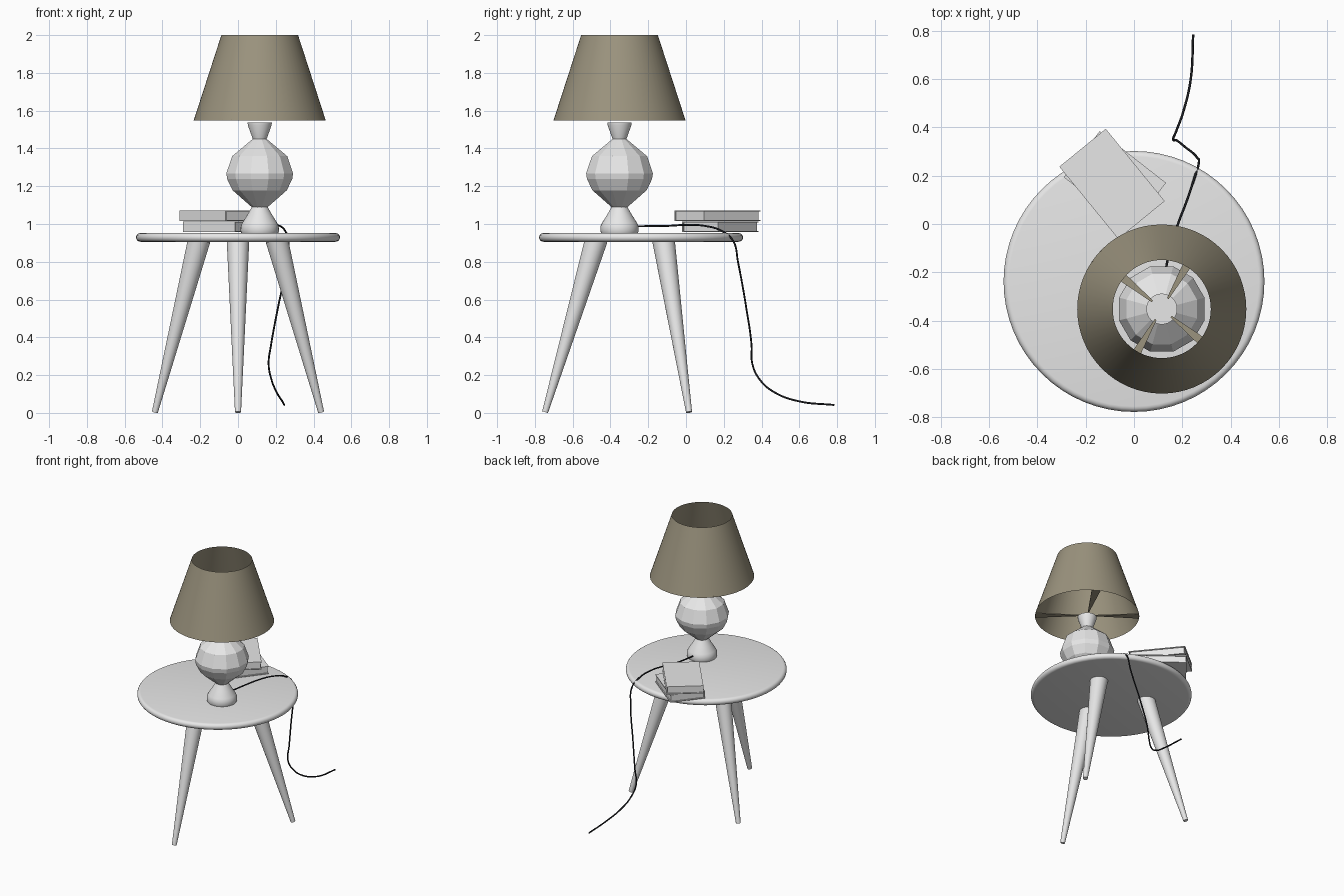
import bpy, bmesh, math
from mathutils import Vector, Matrix

if "Cube" in bpy.data.objects:
    bpy.data.objects.remove(bpy.data.objects["Cube"])


def material(name, rgb):
    m = bpy.data.materials.new(name)
    m.diffuse_color = (*rgb, 1)
    m.use_nodes = True
    m.node_tree.nodes["Principled BSDF"].inputs["Base Color"].default_value = m.diffuse_color
    return m


WHITE = material("pale grey", (0.8, 0.8, 0.8))
TAUPE = material("taupe fabric", (0.33, 0.295, 0.21))
BLACK = material("black cord", (0.012, 0.013, 0.016))


def finish(bm, name, mat, smooth=True):
    me = bpy.data.meshes.new(name)
    bm.to_mesh(me)
    bm.free()
    me.materials.append(mat)
    ob = bpy.data.objects.new(name, me)
    bpy.context.collection.objects.link(ob)
    if smooth:
        bpy.ops.object.select_all(action='DESELECT')
        ob.select_set(True)
        bpy.context.view_layer.objects.active = ob
        bpy.ops.object.shade_smooth_by_angle(angle=math.radians(40))
    return ob


def lathe(name, profile, centre, sides, mat, smooth=True, caps=True, turn=0.0):
    """Rings of (radius, z) joined from bottom to top."""
    bm = bmesh.new()
    rings = []
    for r, z in profile:
        angles = [turn + math.tau * i / sides for i in range(sides)]
        rings.append([bm.verts.new((centre[0] + r * math.cos(a),
                                    centre[1] + r * math.sin(a), z)) for a in angles])
    for a, b in zip(rings, rings[1:]):
        for i in range(sides):
            j = (i + 1) % sides
            bm.faces.new((a[i], a[j], b[j], b[i]))
    if caps:
        bm.faces.new(rings[0][::-1])
        bm.faces.new(rings[-1])
    return finish(bm, name, mat, smooth)


# Round table top with a rolled edge
TABLE = (0, -0.238)
edge = [(0.517 + 0.023 * math.cos(t), 0.929 + 0.023 * math.sin(t))
        for t in (math.radians(-90 + 22.5 * i) for i in range(9))]
lathe("table_top", edge, TABLE, 64, WHITE)

# Three splayed, tapered legs
for name, deg in (("front_leg", -90), ("back_right_leg", 30), ("back_left_leg", 150)):
    d = Vector((math.cos(math.radians(deg)), math.sin(math.radians(deg)), 0))
    c = Vector((*TABLE, 0))
    foot, top = c + d * 0.508 + Vector((0, 0, 0.004)), c + d * 0.236 + Vector((0, 0, 0.92))
    axis = top - foot
    bm = bmesh.new()
    bmesh.ops.create_cone(bm, cap_ends=True, segments=32, radius1=0.016, radius2=0.06,
                          depth=axis.length,
                          matrix=Matrix.Translation((foot + top) / 2)
                          @ axis.to_track_quat('Z', 'Y').to_matrix().to_4x4())
    finish(bm, name, WHITE)

# Lamp: round base, faceted body, flared neck
LAMP = (0.115, -0.352)
lathe("lamp_base", [(0.098, 0.953), (0.102, 0.965), (0.1, 0.99), (0.092, 1.007),
                    (0.066, 1.048), (0.042, 1.09)], LAMP, 32, WHITE)
lathe("lamp_body", [(0.042, 1.088), (0.148, 1.178), (0.178, 1.237), (0.183, 1.268),
                    (0.151, 1.359), (0.036, 1.452)], LAMP, 12, WHITE, smooth=False,
      turn=math.radians(15))
lathe("lamp_neck", [(0.036, 1.448), (0.063, 1.523), (0.064, 1.537)], LAMP, 32, WHITE)

# Open conical shade
lathe("lamp_shade", [(0.35, 1.547), (0.203, 2.0)], LAMP, 64, TAUPE, caps=False)

# Four flat spokes widening toward the lower rim of the shade
bm = bmesh.new()
for deg in (60, 141, 240, 321):
    m = Matrix.Translation((*LAMP, 0)) @ Matrix.Rotation(math.radians(deg), 4, 'Z')
    outline = [(0.05, -0.004), (0.347, -0.03), (0.347, 0.03), (0.05, 0.004)]
    low = [bm.verts.new(m @ Vector((x, y, 1.548))) for x, y in outline]
    high = [bm.verts.new(m @ Vector((x, y, 1.554))) for x, y in outline]
    bm.faces.new(low[::-1])
    bm.faces.new(high)
    for i in range(4):
        j = (i + 1) % 4
        bm.faces.new((low[i], low[j], high[j], high[i]))
finish(bm, "shade_spokes", TAUPE, smooth=False)


def book(name, centre, length, width, z0, z1, deg):
    """Two covers, a spine on the -y side, and inset pages."""
    bm = bmesh.new()
    place = Matrix.Translation((*centre, 0)) @ Matrix.Rotation(math.radians(deg), 4, 'Z')
    t, l, w = 0.006, length / 2, width / 2
    boxes = [(-l, l, -w, w, z0, z0 + t), (-l, l, -w, w, z1 - t, z1),
             (-l, l, -w, -w + t, z0 + t, z1 - t),
             (-l + 0.007, l - 0.007, -w + t, w - 0.007, z0 + t, z1 - t)]
    for x0, x1, y0, y1, a, b in boxes:
        bmesh.ops.create_cube(bm, size=1, matrix=place
                              @ Matrix.Translation(((x0 + x1) / 2, (y0 + y1) / 2, (a + b) / 2))
                              @ Matrix.Diagonal((x1 - x0, y1 - y0, b - a, 1)))
    finish(bm, name, WHITE, smooth=False)


# Two stacked books
book("lower_book", (-0.079, 0.182), 0.348, 0.242, 0.957, 1.013, -38)
book("upper_book", (-0.091, 0.166), 0.386, 0.248, 1.015, 1.072, -50.8)

# Power cord draped over the table edge to the floor
path = [(0.118, -0.27, 0.988), (0.15, -0.1, 0.99), (0.182, 0, 0.995), (0.22, 0.1, 0.99),
        (0.25, 0.19, 0.963), (0.268, 0.25, 0.91), (0.261, 0.275, 0.8), (0.21, 0.32, 0.55),
        (0.175, 0.347, 0.36), (0.162, 0.351, 0.26), (0.177, 0.39, 0.177),
        (0.205, 0.468, 0.109), (0.235, 0.6, 0.061), (0.245, 0.785, 0.042)]
cu = bpy.data.curves.new("power_cord", 'CURVE')
cu.dimensions = '3D'
cu.bevel_depth = 0.005
cu.bevel_resolution = 2
cu.resolution_u = 6
cu.use_fill_caps = True
sp = cu.splines.new('BEZIER')
sp.bezier_points.add(len(path) - 1)
for p, co in zip(sp.bezier_points, path):
    p.co = co
    p.handle_left_type = p.handle_right_type = 'AUTO'
cu.materials.append(BLACK)
bpy.context.collection.objects.link(bpy.data.objects.new("power_cord", cu))
